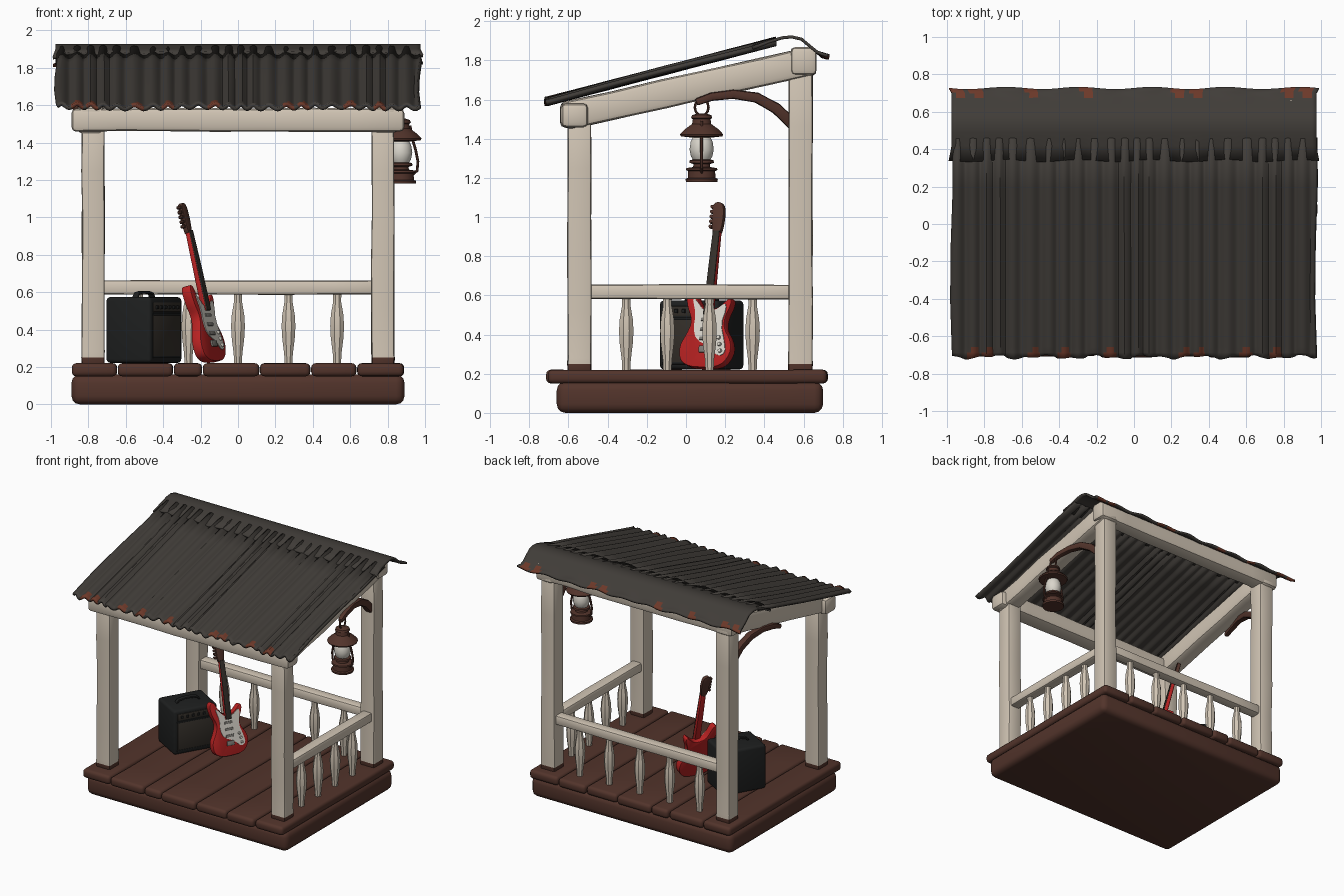
import bpy, bmesh, math, random
from mathutils import Vector, Matrix

if "Cube" in bpy.data.objects:
    bpy.data.objects.remove(bpy.data.objects["Cube"])
random.seed(4)

def material(name, c):
    m = bpy.data.materials.new(name)
    m.diffuse_color = (*c, 1)
    m.use_nodes = True
    m.node_tree.nodes["Principled BSDF"].inputs["Base Color"].default_value = m.diffuse_color
    return m

CREAM = material("cream paint", (.64, .56, .46))
WOOD = material("dark brown wood", (.085, .034, .024))
ROOF = material("roof metal", (.052, .046, .040))
RUST = material("rust", (.15, .040, .022))
RED = material("guitar red", (.48, .016, .016))
WHITE = material("off white", (.70, .67, .60))
BLACK = material("amp black", (.013, .014, .014))
GRILLE = material("grille cloth", (.035, .029, .023))
GREY = material("worn grey", (.22, .21, .19))
I4 = Matrix.Identity(4)

def finish(name, bm, mats, M=I4, bevel=0, seg=2):
    """Bevel sharp edges, place and link."""
    bmesh.ops.recalc_face_normals(bm, faces=bm.faces)
    if bevel:
        es = [e for e in bm.edges if e.is_manifold and e.calc_face_angle(0) > .6]
        bmesh.ops.bevel(bm, geom=es, offset=bevel, segments=seg, profile=.5, affect='EDGES', clamp_overlap=True)
    me = bpy.data.meshes.new(name)
    bm.to_mesh(me)
    bm.free()
    me.transform(M)
    for m in mats:
        me.materials.append(m)
    ob = bpy.data.objects.new(name, me)
    bpy.context.collection.objects.link(ob)
    return ob

def line(a, b, k):
    a, b = Vector(a), Vector(b)
    return [tuple(a.lerp(b, i / k)) for i in range(k + 1)]

def sweep(name, pts, w, h, mat, side=(1, 0, 0), bevel=.02, jit=0, n=4, M=I4, seg=2, foot=None):
    """Rectangular (n=4) or round section along a path; optional 4th value scales it."""
    bm, rings, side = bmesh.new(), [], Vector(side)
    P = [Vector(p[:3]) for p in pts]
    for i, p in enumerate(P):
        t = (P[min(i + 1, len(P) - 1)] - P[max(i - 1, 0)]).normalized()
        s = (side - t * side.dot(t)).normalized()
        u = t.cross(s)
        k = pts[i][3] if len(pts[i]) > 3 else 1
        k *= 1 + random.uniform(-jit, jit)
        c = p + (s * random.uniform(-jit, jit) * w + u * random.uniform(-jit, jit) * h) * .5
        ring = []
        for j in range(n):
            a = 2 * math.pi * (j + .5) / n
            f = .5 / math.cos(math.pi / 4) if n == 4 else .5
            ring.append(bm.verts.new(c + (s * math.cos(a) * w + u * math.sin(a) * h) * f * k))
        rings.append(ring)
    for r, q in zip(rings, rings[1:]):
        for j in range(n):
            bm.faces.new((r[j], r[(j + 1) % n], q[(j + 1) % n], q[j]))
    bm.faces.new(rings[0])
    bm.faces.new(rings[-1])
    ob = finish(name, bm, [mat, WOOD], M, bevel if n == 4 else 0, seg)
    if foot:
        for f in ob.data.polygons:
            f.material_index = int(f.center.z < foot)
    return ob

def box(name, c, s, mat, bevel=.01, M=I4, seg=2):
    c = Vector(c)
    d = Vector((0, 0, s[2] / 2))
    return sweep(name, [tuple(c - d), tuple(c + d)], s[0], s[1], mat, bevel=bevel, M=M, seg=seg)

def lathe(name, prof, mat, at=(0, 0, 0), n=16, M=I4):
    return sweep(name, [(at[0], at[1], at[2] + z, max(r, .001) * 2) for r, z in prof], 1, 1, mat, n=n, M=M)

def plate(name, pts, z0, z1, mat, M, bevel=0, rounds=2):
    """Smoothed outline extruded between two heights."""
    P = [Vector(p) for p in pts]
    for _ in range(rounds):
        P = [a.lerp(b, f) for a, b in zip(P, P[1:] + P[:1]) for f in (.25, .75)]
    bm = bmesh.new()
    lo = [bm.verts.new((p.x, p.y, z0)) for p in P]
    hi = [bm.verts.new((p.x, p.y, z1)) for p in P]
    for i in range(len(P)):
        j = (i + 1) % len(P)
        bm.faces.new((lo[i], lo[j], hi[j], hi[i]))
    bm.faces.new(lo)
    bm.faces.new(hi)
    return finish(name, bm, [mat], M, bevel)

# Platform and planks
box("platform_base", (0, .02, .08), (1.78, 1.36, .16), WOOD, .045, seg=3)
edges = [-.89, -.645, -.345, -.19, .115, .39, .635, .89]
for i, (a, b) in enumerate(zip(edges, edges[1:])):
    y0, y1 = -.715 + random.uniform(0, .012), .725 - random.uniform(0, .012)
    sweep(f"floor_plank_{i+1}", line(((a + b) / 2, y0, .185), ((a + b) / 2, y1, .185), 5),
          b - a - .006, .07, WOOD, bevel=.024, jit=.012, seg=3)

# Posts with bare wooden feet
for sx, sn in ((-1, "left"), (1, "right")):
    for y, top, yn in ((-.545, 1.49, "front"), (.585, 1.76, "back")):
        x = sx * .775
        sweep(f"{yn}_{sn}_post", [(x, y, .2), (x, y, .25)] + line((x, y, .28), (x, y, top), 5),
              .122, .122, CREAM, bevel=.012, jit=.03, foot=.255)

# Roof beams
sweep("front_beam", line((-.89, -.57, 1.52), (.89, -.57, 1.52), 7), .14, .125, CREAM, (0, 1, 0), .025, .04)
sweep("back_beam", line((-.87, .6, 1.795), (.87, .6, 1.795), 7), .13, .14, CREAM, (0, 1, 0), .025, .04)
for sx, sn in ((-1, "left"), (1, "right")):
    x = sx * .785
    sweep(f"{sn}_beam", line((x, -.625, 1.515), (x, .655, 1.80), 5), .135, .145, CREAM, bevel=.025, jit=.03)
    # curved bracket arm
    sweep(f"{sn}_bracket", [(x, .55, 1.47, 1.2), (sx * .80, .46, 1.555, 1.1), (sx * .82, .36, 1.61, 1),
          (sx * .84, .24, 1.628, .95), (sx * .86, .13, 1.615, .85), (sx * .87, .05, 1.585, .7)],
          .05, .05, WOOD, bevel=.012, jit=.04)

# Railings
sweep("back_rail", line((-.73, .585, .625), (.73, .585, .625), 6), .085, .075, CREAM, (0, 1, 0), .015, .03)
sweep("right_rail", line((.775, -.5, .618), (.775, .54, .618), 5), .085, .075, CREAM, bevel=.015, jit=.03)
turned = [(.022, .2), (.025, .27), (.037, .36), (.04, .42), (.036, .48), (.023, .55), (.025, .6)]
spots = [(x, .585) for x in (-.53, -.265, 0, .27, .53)] + [(.775, y) for y in (-.305, -.095, .12, .34)]
for i, (x, y) in enumerate(spots):
    lathe(f"baluster_{i+1}", turned, CREAM, (x, y, 0), 8)

def sheet(name, xs, rows, fn, rust, thick):
    """Grid surface, rusty where the rule says so."""
    bm = bmesh.new()
    g = [[bm.verts.new(fn(x, r)) for x in xs] for r in rows]
    for j in range(len(rows) - 1):
        for i in range(len(xs) - 1):
            f = bm.faces.new((g[j][i], g[j][i + 1], g[j + 1][i + 1], g[j + 1][i]))
            f.material_index = int(rust(i, j))
    ob = finish(name, bm, [ROOF, RUST])
    m = ob.modifiers.new("thickness", 'SOLIDIFY')
    m.thickness, m.offset = thick, 0
    return ob

# Corrugated roof
def corrugated(x, y):
    wave = math.sin(78 * x + 1.1 * math.sin(7 * x) + .8 * math.sin(17 * x))
    z = 1.588 + (y + .72) * .262 + .011 * wave + .004 * math.sin(9 * x + 4 * y)
    ragged = .008 * math.sin(23 * x) + .006 * math.sin(51 * x)
    return (x + .008 * math.sin(5 * y) * (abs(x) > .94), y + (ragged if y < -.7 else 0), z)

spots = {random.randrange(24) for _ in range(11)}
sheet("corrugated_roof", [-.97 + 1.94 * i / 192 for i in range(193)],
      [-.71, -.685, -.655, -.4, -.1, .2, .46], corrugated,
      lambda i, j: i // 8 in spots and (j == 0 and i % 8 < 6 or j == 1 and 1 < i % 8 < 5), .02)

# Bent cap along the top edge
prof = [(.34, 1.872), (.42, 1.893), (.49, 1.915), (.54, 1.92), (.59, 1.908), (.635, 1.87), (.67, 1.842), (.70, 1.825), (.725, 1.818)]
def cap(x, r):
    y, z = prof[r]
    edge = (r == 0) + (r > 6)
    end = max(0, abs(x) - .93)
    return (x * (1 if r in (0, 8) else .985), y + edge * .006 * math.sin(16 * x),
            z + edge * .006 * math.sin(27 * x) - end * .25 * (r == 0))

marks = {random.randrange(20) for _ in range(11)}
sheet("roof_cap", [-.99 + 1.98 * i / 80 for i in range(81)], range(9), cap,
      lambda i, j: i // 4 in marks and (j == 7 and i % 4 < 3 or j == 6 and 0 < i % 4 < 3), .016)

# Hanging lantern
L = (.87, .08, 0)
lathe("lantern_base", [(.082, 1.18), (.084, 1.195), (.072, 1.2), (.07, 1.235), (.082, 1.24), (.08, 1.25), (.045, 1.255),
                       (.042, 1.27), (.064, 1.277), (.062, 1.29), (.04, 1.295)], WOOD, L)
lathe("lantern_globe", [(.04, 1.285), (.056, 1.31), (.063, 1.345), (.057, 1.385), (.042, 1.415)], WHITE, L)
lathe("lantern_hood", [(.045, 1.405), (.108, 1.412), (.113, 1.422), (.085, 1.45), (.05, 1.475), (.046, 1.5),
                       (.055, 1.505), (.05, 1.52), (.02, 1.53)], WOOD, L)
for s in (-1, 1):
    sweep("lantern_side_tube", [(.87 + s * a, .08, z) for a, z in
          ((.06, 1.225), (.088, 1.25), (.092, 1.3), (.08, 1.36), (.062, 1.42), (.05, 1.49))], .016, .016, WOOD, (0, 1, 0), n=8)
sweep("lantern_ring", [(.87, .08 + .035 * math.sin(a * math.pi / 6), 1.56 - .042 * math.cos(a * math.pi / 6))
      for a in range(13)], .014, .014, WOOD, n=8)

# Amplifier, turned toward the right
A = Matrix.Translation((-.503, .08, .22)) @ Matrix.Rotation(math.radians(60), 4, 'Z')
box("amp_cabinet", (0, 0, .178), (.348, .277, .352), BLACK, .02, A, 3)
box("amp_grille", (0, -.139, .145), (.29, .008, .22), GRILLE, .002, A)
box("amp_control_panel", (0, -.139, .30), (.29, .008, .05), GRILLE, .002, A)
for i in range(6):
    box(f"amp_knob_{i+1}", (-.11 + i * .044, -.146, .30), (.02, .014, .02), BLACK, .004, A)
for z in (.262, .034):
    box("amp_trim", (0, -.142, z), (.30, .01, .012), BLACK, .002, A)
sweep("amp_handle", [(x, 0, z) for x, z in ((-.09, .35), (-.075, .372), (-.03, .38), (.03, .38), (.075, .372), (.09, .35))],
      .035, .014, BLACK, (0, 1, 0), .004, M=A)

# Guitar leaning on the amplifier: local x across, y up the neck, z out of the face
r, lean = math.radians(64), .235
n = Vector((math.sin(r), -math.cos(r), 0))
u, up = Vector((math.cos(r), math.sin(r), 0)), Vector((0, 0, 1))
v, w = up * math.cos(lean) - n * math.sin(lean), n * math.cos(lean) + up * math.sin(lean)
G = Matrix.Translation((-.135, .098, .232)) @ Matrix((u, v, w)).transposed().to_4x4()
plate("guitar_body", [(0, -.005), (.10, .0), (.15, .07), (.14, .14), (.095, .20), (.095, .26), (.125, .33), (.115, .37),
      (.075, .33), (.035, .30), (-.035, .31), (-.065, .34), (-.10, .42), (-.14, .40), (-.13, .32), (-.09, .24), (-.115, .17),
      (-.15, .11), (-.14, .03), (-.08, -.002)], -.03, .026, RED, G, .009)
plate("pickguard", [(.035, .29), (.09, .335), (.1, .30), (.078, .22), (.108, .13), (.12, .07), (.08, .05), (.03, .10),
      (-.055, .14), (-.075, .2), (-.07, .27), (-.10, .37), (-.06, .33), (-.03, .295)], .024, .031, WHITE, G, 0, 1)
for i, y in enumerate((.145, .195, .245)):
    box(f"pickup_{i+1}", (-.002, y, .032), (.065, .018, .01), GREY, .003, G)
box("guitar_bridge", (-.002, .09, .03), (.06, .035, .012), GREY, .003, G)
for i, (x, y) in enumerate(((.075, .15), (.083, .115), (.09, .08))):
    lathe(f"guitar_knob_{i+1}", [(.011, .03), (.009, .042)], WHITE, (x, y, 0), 10, G)
sweep("guitar_neck", [(0, .27, .022, 1.1), (0, .5, .022, 1), (0, .71, .022, .9)], .045, .03, RED, bevel=.008, M=G)
sweep("fretboard", [(0, .27, .04, 1.1), (0, .5, .04, 1), (0, .71, .036, .9)], .042, .009, GRILLE, bevel=.002, M=G)
plate("headstock", [(-.018, .69), (.018, .69), (.028, .74), (.03, .80), (.02, .855), (-.02, .865), (-.04, .84), (-.035, .78),
      (-.032, .73)], .005, .033, WOOD, G, .005, 1)
for i in range(5):
    lathe(f"tuning_peg_{i+1}", [(.009, .005), (.011, .015), (.009, .028)], WOOD, (-.043, .735 + i * .026, 0), 8, G)

# Smooth shading with sharp edges kept
for ob in bpy.data.objects:
    ob.select_set(True)
    bpy.context.view_layer.objects.active = ob
bpy.ops.object.shade_smooth_by_angle(angle=math.radians(40))
